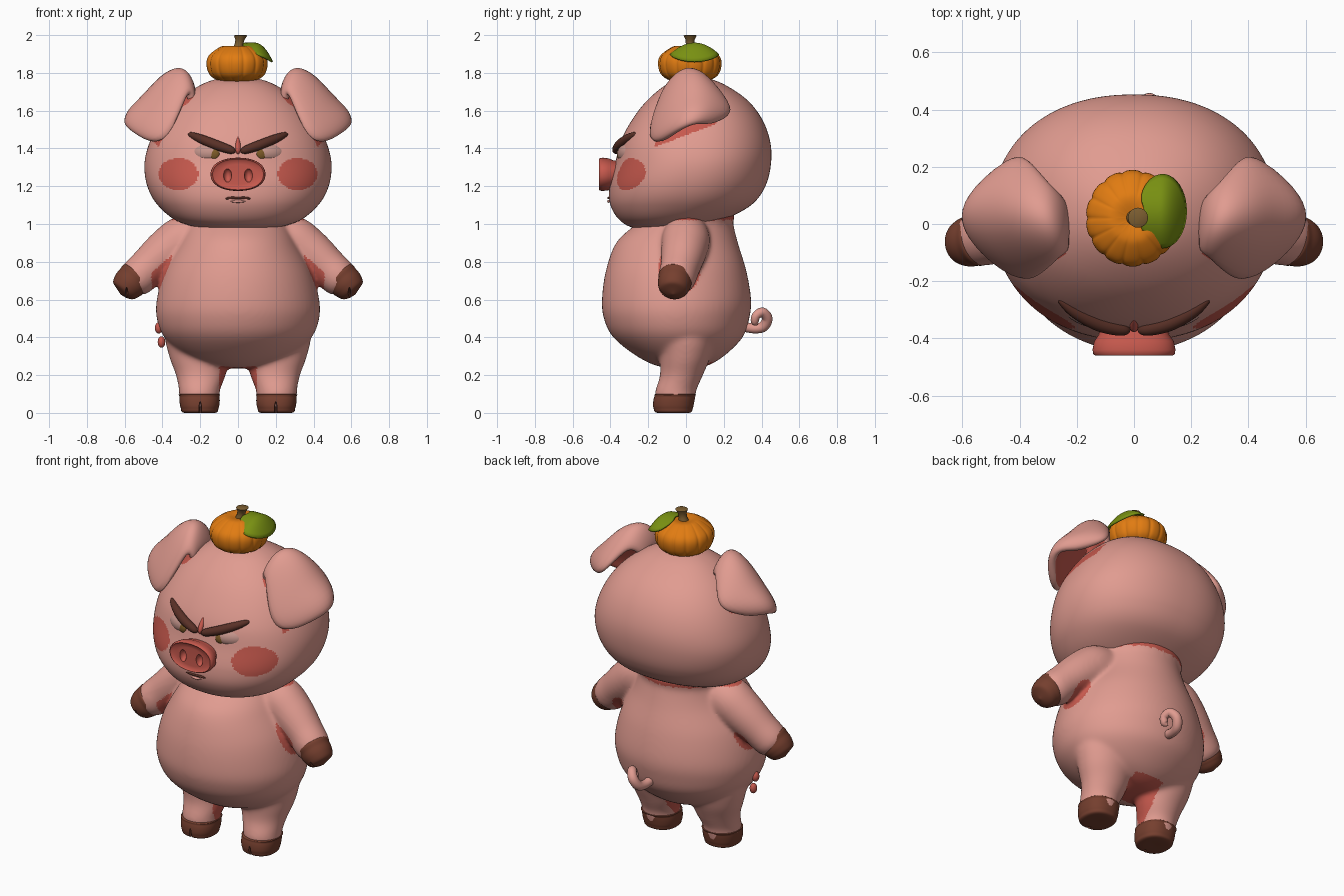
import bpy, bmesh, math
from mathutils import Vector, Matrix

cube = bpy.data.objects.get("Cube")
if cube:
    bpy.data.objects.remove(cube, do_unlink=True)

X, Y, Z = Vector((1, 0, 0)), Vector((0, 1, 0)), Vector((0, 0, 1))


def material(name, *rgb):
    m = bpy.data.materials.new(name)
    m.use_nodes = True
    m.diffuse_color = (*rgb, 1)
    m.node_tree.nodes["Principled BSDF"].inputs["Base Color"].default_value = (*rgb, 1)
    return m


PINK = material("pink skin", .75, .33, .28)
RED = material("rosy red", .57, .1, .075)
HOOF = material("hoof brown", .18, .05, .028)
BROW = material("dark brown", .1, .03, .02)
ORANGE = material("pumpkin orange", .75, .2, .006)
GREEN = material("leaf green", .19, .28, .006)
STEM = material("stem brown", .2, .11, .03)
EYE = material("eye grey pink", .56, .3, .26)
IRIS = material("iris amber", .2, .1, .02)


def resample(rows, k=6):
    """Smooth curve through rows of numbers."""
    pts = [rows[0], *rows, rows[-1]]
    out = []
    for a, b, c, d in zip(pts, pts[1:], pts[2:], pts[3:]):
        for i in range(k):
            t = i / k
            out.append([q + t / 2 * (r - p + t * (2 * p - 5 * q + 4 * r - s + t * (3 * (q - r) + s - p)))
                        for p, q, r, s in zip(a, b, c, d)])
    return out + [list(rows[-1])]


def ellipse(center, u, v, n=48, power=2.0, ribs=0):
    ring = []
    for i in range(n):
        a = math.tau * i / n
        c, s = math.cos(a), math.sin(a)
        f = 1 - .04 * (1 - abs(math.sin(ribs * a / 2))) ** 2 if ribs else 1
        ring.append(center + u * f * math.copysign(abs(c) ** (2 / power), c)
                    + v * f * math.copysign(abs(s) ** (2 / power), s))
    return ring


def skin(bm, rings):
    grid = [[bm.verts.new(p) for p in ring] for ring in rings]
    for a, b in zip(grid, grid[1:]):
        for i in range(len(a)):
            bm.faces.new((a[i - 1], a[i], b[i], b[i - 1]))


def finish(name, bm, *mats):
    bmesh.ops.remove_doubles(bm, verts=bm.verts, dist=.00005)
    bmesh.ops.recalc_face_normals(bm, faces=bm.faces)
    me = bpy.data.meshes.new(name)
    bm.to_mesh(me)
    bm.free()
    ob = bpy.data.objects.new(name, me)
    bpy.context.collection.objects.link(ob)
    for m in mats:
        me.materials.append(m)
    smooth(me)
    return ob


def smooth(me):
    me.shade_smooth()
    me.set_sharp_from_angle(angle=math.radians(55))


def build(name, rings, *mats):
    bm = bmesh.new()
    skin(bm, rings)
    return finish(name, bm, *mats)


def stack(rows, n=48, power=2.0, side=1, k=6):
    """Horizontal sections: height, centre x, half width, front y, back y."""
    return [ellipse(Vector((side * cx, (f + b) / 2, z)), X * max(w, 0), Y * max(b - f, 0) / 2, n, power)
            for z, cx, w, f, b in resample(rows, k)]


def sweep(rows, ref=Y, n=16, side=1):
    """Round tube through x, y, z, radius."""
    pts = resample(rows)
    pos = [Vector((side * x, y, z)) for x, y, z, r in pts]
    rings = []
    for i, p in enumerate(pos):
        t = pos[min(i + 1, len(pos) - 1)] - pos[max(i - 1, 0)]
        u = t.cross(ref).normalized()
        rings.append(ellipse(p, u * max(pts[i][3], 0), t.cross(u).normalized() * max(pts[i][3], 0), n))
    return rings


def ball(name, loc, size, mat, turn=0):
    bm = bmesh.new()
    bmesh.ops.create_uvsphere(bm, u_segments=32, v_segments=20, radius=1,
                              matrix=Matrix.LocRotScale(loc, Matrix.Rotation(turn, 3, 'Z'), Vector(size)))
    return finish(name, bm, mat)


def apply(ob):
    me = bpy.data.meshes.new_from_object(ob.evaluated_get(bpy.context.evaluated_depsgraph_get()))
    ob.modifiers.clear()
    ob.data = me
    smooth(me)


def cut(ob, loc, size):
    cutter = ball("cutter", loc, size, ob.data.materials[0])
    mod = ob.modifiers.new("cut", 'BOOLEAN')
    mod.operation, mod.object = 'DIFFERENCE', cutter
    apply(ob)
    bpy.data.objects.remove(cutter, do_unlink=True)


def paint(ob, rule):
    for f in ob.data.polygons:
        if rule(abs(f.center.x), f.center.y, f.center.z):
            f.material_index = 1


# Head with cheeks and the rosy patches around each ear
head = build("head", stack([
    (.97, 0, 0, -.04, -.04), (.975, 0, .17, -.25, .08), (1.015, 0, .32, -.345, .19), (1.1, 0, .425, -.4, .345),
    (1.2, 0, .48, -.405, .42), (1.32, 0, .495, -.375, .45), (1.44, 0, .465, -.345, .445),
    (1.56, 0, .4, -.28, .4), (1.66, 0, .31, -.2, .32), (1.74, 0, .19, -.1, .2),
    (1.775, 0, .08, 0, .1), (1.78, 0, 0, .04, .04)], 240, 2.2, k=16), PINK, RED)
paint(head, lambda x, y, z: y < 0 and ((x - .315) / .105) ** 2 + ((z - 1.265) / .085) ** 2 < 1)
paint(head, lambda x, y, z: x > .3 and abs(y) < .165 and 0 < z - 1.47 - .38 * y < .09)
paint(head, lambda x, y, z: (x - .29) ** 2 + (y + .07) ** 2 + (z - 1.66) ** 2 < .06 ** 2)

# Torso, legs and arms fused into one soft body
bm = bmesh.new()
skin(bm, stack([
    (.235, 0, 0, 0, 0), (.245, 0, .12, -.14, .1), (.3, 0, .28, -.26, .2), (.4, 0, .39, -.385, .3),
    (.5, 0, .43, -.435, .335), (.6, 0, .43, -.445, .345), (.75, 0, .39, -.425, .32),
    (.9, 0, .31, -.37, .275), (1, 0, .265, -.265, .25), (1.07, 0, .25, -.19, .24), (1.1, 0, 0, 0, 0)], 64))
for s in (1, -1):
    skin(bm, stack([
        (.02, .2, 0, -.05, -.05), (.025, .205, .085, -.14, .03), (.08, .205, .106, -.163, .05),
        (.12, .204, .109, -.162, .055), (.2, .197, .132, -.138, .09), (.3, .205, .16, -.14, .13),
        (.42, .215, .17, -.15, .15), (.6, .2, .14, -.12, .13), (.65, .2, 0, 0, 0)], 40, side=s))
    skin(bm, sweep([
        (.14, 0, .95, 0), (.18, 0, .94, .1), (.28, 0, .92, .127), (.37, -.01, .86, .122),
        (.47, -.03, .775, .106), (.56, -.055, .69, .09), (.59, -.06, .66, 0)], side=s, n=32))
body = finish("body", bm, PINK)
fuse = body.modifiers.new("fuse", 'REMESH')
fuse.mode, fuse.voxel_size = 'VOXEL', .01
soften = body.modifiers.new("soften", 'SMOOTH')
soften.iterations = 24
apply(body)
body.data.materials.clear()
for m in (PINK, RED):
    body.data.materials.append(m)
paint(body, lambda x, y, z: z > 1.02 or (z < .27 and x < .1 and y > -.12))
paint(body, lambda x, y, z: z < 1.155 - .905 * x
      and ((x - .4) / .13) ** 2 + ((y + .035) / .115) ** 2 + ((z - .78) / .15) ** 2 < 1)

# Paired parts
EAR = [  # front edge, middle and back edge of each row, base to tip
    ((.23, -.1, 1.64), (.22, -.02, 1.68), (.23, .07, 1.65)),
    ((.24, -.11, 1.7), (.25, -.01, 1.79), (.25, .11, 1.71)),
    ((.27, -.14, 1.69), (.31, .01, 1.85), (.29, .15, 1.73)),
    ((.31, -.18, 1.6), (.42, .02, 1.79), (.34, .21, 1.68)),
    ((.36, -.215, 1.49), (.51, .02, 1.68), (.4, .27, 1.6)),
    ((.42, -.2, 1.43), (.6, .02, 1.6), (.47, .21, 1.55)),
    ((.49, -.13, 1.435), (.61, .01, 1.52), (.53, .13, 1.52)),
]
for s, label in ((1, "left"), (-1, "right")):
    bm = bmesh.new()
    rows = []
    for f, m, b in EAR:
        f, m, b = Vector(f), Vector(m), Vector(b)
        bow = (m - (f + b) / 2) * .25
        rows.append([bm.verts.new(Matrix.Scale(s, 3, X) @ p)
                     for p in (f, f.lerp(m, .5) + bow, m, m.lerp(b, .5) + bow, b)])
    for a, b in zip(rows, rows[1:]):
        for i in range(4):
            bm.faces.new((a[i], a[i + 1], b[i + 1], b[i]))
    ear = finish(label + "_ear", bm, PINK, RED)
    if ear.data.polygons[17].normal.x * s < 0:
        ear.data.flip_normals()
    thick = ear.modifiers.new("thickness", 'SOLIDIFY')
    thick.thickness, thick.material_offset, thick.offset = .055, 1, -.7
    ear.modifiers.new("round", 'SUBSURF').levels = 2
    apply(ear)

    foot = build(label + "_hoof", stack([
        (0, .203, 0, -.065, -.065), (.001, .203, .085, -.155, .02), (.025, .203, .1, -.172, .036),
        (.055, .203, .106, -.174, .043), (.085, .204, .106, -.168, .047), (.1, .205, .1, -.157, .044),
        (.101, .205, 0, -.06, -.06)], 48, 2.3, s), HOOF)
    cut(foot, Vector((.2 * s, -.18, 0)), (.008, .05, .06))
    hand = build(label + "_hand", sweep([
        (.53, -.05, .73, 0), (.535, -.052, .725, .085), (.56, -.058, .7, .089), (.585, -.063, .672, .085),
        (.608, -.066, .642, .064), (.622, -.068, .627, 0)], side=s, n=40), HOOF)
    cut(hand, Vector((.59 * s, -.15, .62)), (.008, .05, .045))

    ball(label + "_eye", Vector((.165 * s, -.3, 1.375)), (.1, .055, .056), EYE, s * .38)
    ball(label + "_iris", Vector((.128 * s, -.347, 1.37)), (.032, .018, .032), IRIS, s * .3)
    build(label + "_brow", sweep([
        (.015, -.36, 1.38, 0), (.035, -.37, 1.39, .02), (.12, -.35, 1.42, .026),
        (.2, -.31, 1.452, .023), (.25, -.272, 1.473, .014), (.265, -.26, 1.478, 0)], side=s), BROW)
    build(label + "_lid_crease", sweep([
        (.2, -.27, 1.455, 0), (.27, -.245, 1.462, .02), (.33, -.2, 1.46, .016), (.38, -.15, 1.455, 0)],
        side=s), PINK)

# Snout with nostrils
snout = build("snout", [ellipse(Vector((0, y, 1.263)), X * .145 * k, Z * .088 * k, 64, 2.2) for y, k in (
    (-.3, 0), (-.3, .8), (-.385, .84), (-.41, .96), (-.44, 1), (-.455, .98), (-.46, .93), (-.452, .85),
    (-.45, .6), (-.45, 0))], RED)
for s in (1, -1):
    cut(snout, Vector((.055 * s, -.455, 1.257)), (.022, .03, .036))

# Frown and mouth
build("frown_wrinkle", sweep([(0, -.35, 1.36, 0), (0, -.365, 1.39, .013), (0, -.345, 1.43, .012),
                              (0, -.33, 1.47, 0)], X), RED)
build("mouth", sweep([(-.075, -.398, 1.13, 0), (-.05, -.406, 1.137, .006), (0, -.411, 1.138, .006),
                      (.05, -.406, 1.137, .006), (.075, -.398, 1.13, 0)]), BROW)
build("lower_lip", sweep([(-.05, -.4, 1.118, 0), (0, -.409, 1.12, .008), (.05, -.4, 1.118, 0)]), PINK)

# Curly tail and hip bumps
build("tail", sweep([(.02, .31, .455, .026), (.025, .365, .447, .026), (.035, .41, .458, .028),
                     (.055, .43, .5, .028), (.08, .405, .532, .026), (.095, .372, .515, .023),
                     (.085, .365, .48, .02), (.07, .38, .465, 0)], X), PINK)
for x, z in ((-.405, .375), (-.42, .45)):
    ball("hip_bump", Vector((x, -.07, z)), (.02, .022, .03), RED)

# Pumpkin with stem and leaf
build("pumpkin", [ellipse(Vector((-.005, .02, z)), X * max(r, 0), Y * max(r, 0) * 1.03, 168, 2, 14)
                  for z, r in resample([(1.77, 0), (1.755, .08), (1.785, .142), (1.84, .163), (1.89, .152),
                                        (1.932, .1), (1.943, .06), (1.93, 0)])], ORANGE)
build("stem", [ellipse(Vector((x, .022, z)), X * r, Y * r, 20) for x, z, r in (
    (0, 1.92, 0), (0, 1.92, .035), (.005, 1.95, .023), (.01, 1.975, .024), (.014, 1.997, .035),
    (.015, 2, .03), (.015, 2, 0))], STEM)


def leaf_point(t, a):
    r = t * (1 - .25 * math.exp(-((a - math.pi) / .3) ** 2))
    x, y = .085 * r * math.cos(a), .13 * r * math.sin(a)
    return Vector((.1 + x, .045 + y, 1.96 - 11 * max(0, x + .01) ** 2 - 3.6 * y * y))


leaf = build("leaf", [[leaf_point(t / 8, math.tau * i / 40) for i in range(40)] for t in range(9)], GREEN)
leaf.modifiers.new("thickness", 'SOLIDIFY').thickness = .01
